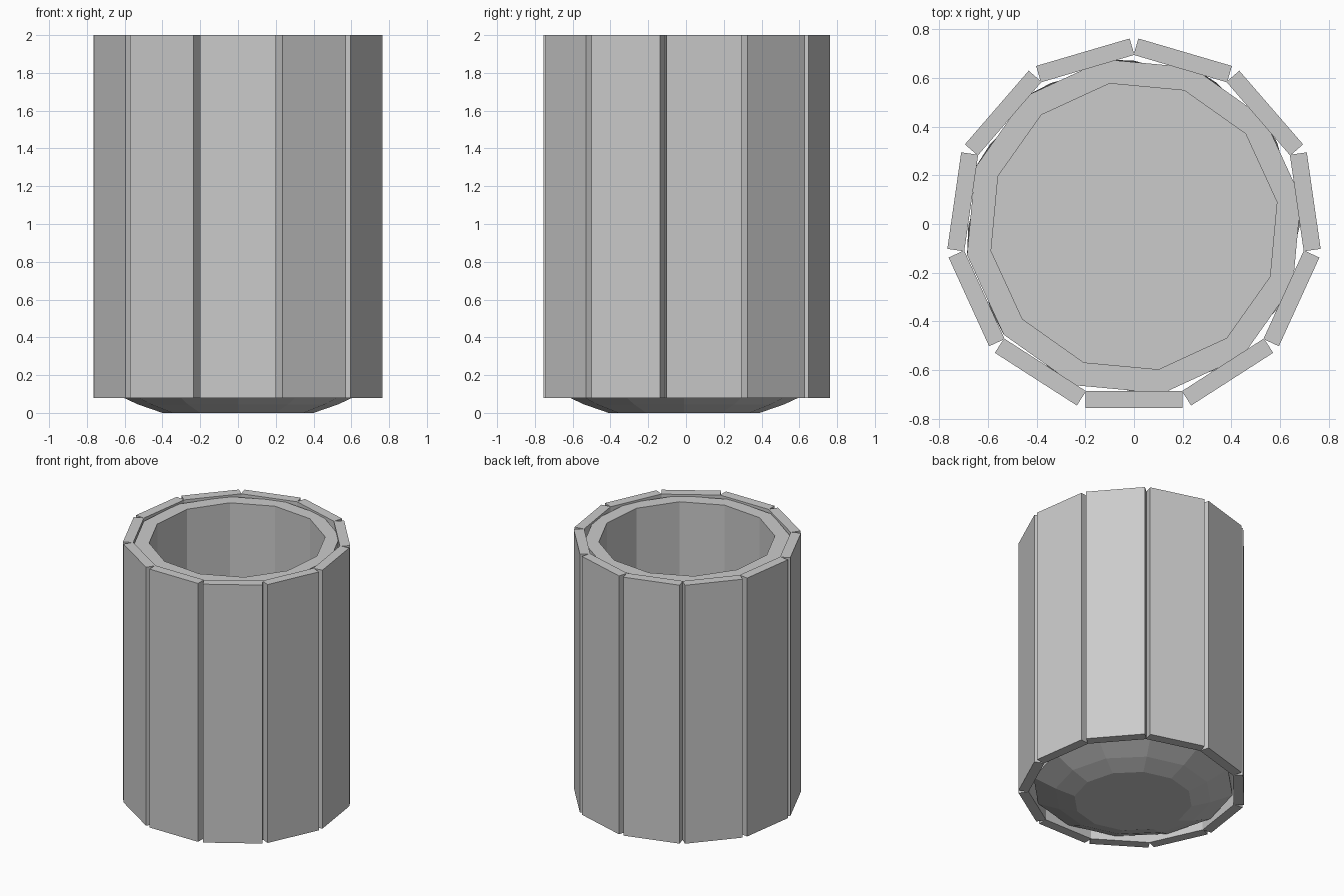
import bpy, bmesh
from math import cos, sin, pi, radians

if "Cube" in bpy.data.objects:
    bpy.data.objects.remove(bpy.data.objects["Cube"])

CY = -0.01  # shared centre in y
N = 12


def make_object(name, bm):
    bmesh.ops.recalc_face_normals(bm, faces=bm.faces)
    mesh = bpy.data.meshes.new(name)
    bm.to_mesh(mesh)
    bm.free()
    obj = bpy.data.objects.new(name, mesh)
    bpy.context.collection.objects.link(obj)
    return obj


# inner cup: twelve-sided loft from the base, up the outside, over the rim, down to the floor
profile = [  # radius, height, rotation in degrees
    (0.40, 0.00, 0), (0.53, 0.045, 0), (0.68, 0.115, 0),
    (0.695, 1.985, 9.7), (0.595, 1.985, 9.7), (0.595, 0.14, 9.7),
]
bm = bmesh.new()
rings = []
for r, z, turn in profile:
    angles = [radians(turn) + 2 * pi * i / N for i in range(N)]
    rings.append([bm.verts.new((r * cos(a), CY + r * sin(a), z)) for a in angles])
for lower, upper in zip(rings, rings[1:]):
    for i in range(N):
        j = (i + 1) % N
        bm.faces.new((lower[i], lower[j], upper[j], upper[i]))
bm.faces.new(rings[0][::-1])
bm.faces.new(rings[-1])
make_object("inner_cup", bm)

# staves: eleven flat planks around the cup
STAVES, OUTER, THICK, WIDTH = 11, 0.745, 0.07, 0.40
Z0, Z1 = 0.08, 2.0
for k in range(STAVES):
    a = -pi / 2 + 2 * pi * k / STAVES
    bm = bmesh.new()
    bmesh.ops.create_cube(bm, size=1)
    bmesh.ops.scale(bm, vec=(THICK, WIDTH, Z1 - Z0), verts=bm.verts)
    stave = make_object(f"stave_{k + 1}", bm)
    r = OUTER - THICK / 2
    stave.location = (r * cos(a), CY + r * sin(a), (Z0 + Z1) / 2)
    stave.rotation_euler = (0, 0, a)
